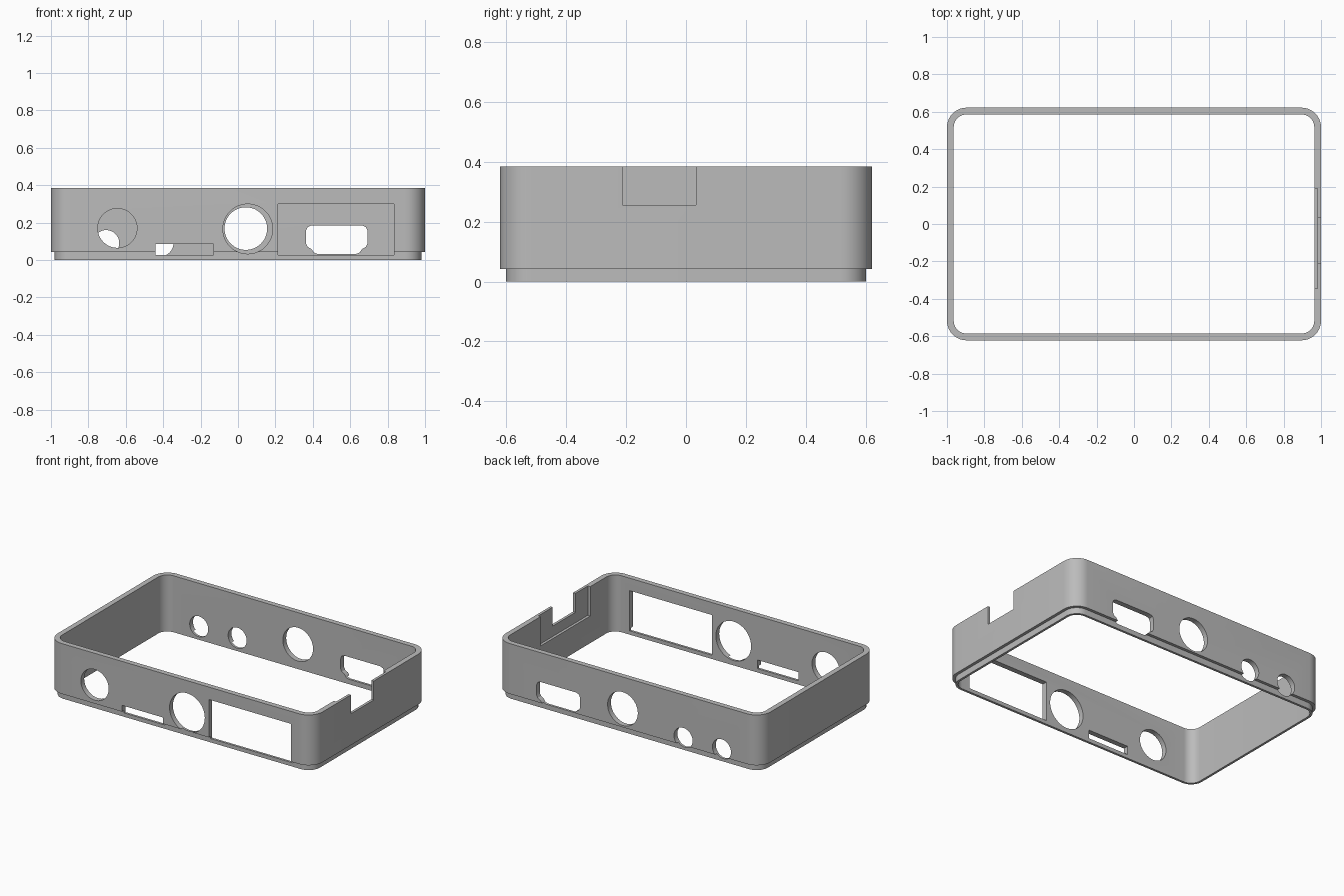
import bpy, bmesh
from math import sin, cos, pi, radians

cube = bpy.data.objects.get("Cube")
if cube:
    bpy.data.objects.remove(cube, do_unlink=True)

HX, HY, HEIGHT = 1.0, 0.622, 0.385
LIP, WALL, STEP = 0.02, 0.036, 0.042
RADIUS = 0.105

grey = bpy.data.materials.new("plain grey")
grey.use_nodes = True
grey.diffuse_color = (0.5, 0.5, 0.5, 1)
grey.node_tree.nodes["Principled BSDF"].inputs["Base Color"].default_value = (0.5, 0.5, 0.5, 1)


def make_object(name, bm):
    bmesh.ops.recalc_face_normals(bm, faces=bm.faces)
    mesh = bpy.data.meshes.new(name)
    bm.to_mesh(mesh)
    bm.free()
    mesh.materials.append(grey)
    obj = bpy.data.objects.new(name, mesh)
    bpy.context.collection.objects.link(obj)
    return obj


def rounded_outline(hx, hy, r, steps=10):
    """Counter-clockwise rounded rectangle centred on the origin."""
    pts = []
    for k, (sx, sy) in enumerate([(1, 1), (-1, 1), (-1, -1), (1, -1)]):
        for i in range(steps + 1):
            a = (k + i / steps) * pi / 2
            pts.append((sx * (hx - r) + r * cos(a), sy * (hy - r) + r * sin(a)))
    return pts


def circle(cx, cz, r, sides=48):
    return [(cx + r * cos(2 * pi * i / sides), cz + r * sin(2 * pi * i / sides))
            for i in range(sides)]


def rect(a0, b0, a1, b1):
    return [(a0, b0), (a1, b0), (a1, b1), (a0, b1)]


def prism(name, outline, start, end, axis):
    """Cutter: an outline in (x, z) run along y, or in (y, z) run along x."""
    bm = bmesh.new()
    rings = []
    for d in (start, end):
        rings.append([bm.verts.new((a, d, b) if axis == "y" else (d, a, b))
                      for a, b in outline])
    bm.faces.new(rings[0])
    bm.faces.new(rings[1])
    n = len(outline)
    for i in range(n):
        j = (i + 1) % n
        bm.faces.new((rings[0][i], rings[0][j], rings[1][j], rings[1][i]))
    cutter = make_object(name, bm)
    cutter.hide_render = True
    return cutter


# Case frame: stepped wall section swept round a rounded rectangle
section = [(LIP, 0), (LIP, STEP), (0, STEP), (0, HEIGHT), (WALL, HEIGHT), (WALL, 0)]
bm = bmesh.new()
rings = [[bm.verts.new((x, y, z)) for x, y in rounded_outline(HX - d, HY - d, RADIUS - d)]
         for d, z in section]
for k, low in enumerate(rings):
    high = rings[(k + 1) % len(rings)]
    for i in range(len(low)):
        j = (i + 1) % len(low)
        bm.faces.new((low[i], low[j], high[j], high[i]))
frame = make_object("case_frame", bm)

# Front openings
front, back = (-0.7, -0.5), (0.5, 0.7)
cutters = [
    prism("front_round_hole", circle(-0.645, 0.17, 0.105), *front, "y"),
    prism("front_slot", rect(-0.44, 0.026, -0.13, 0.085), *front, "y"),
    prism("front_large_hole", circle(0.052, 0.166, 0.133), *front, "y"),
    prism("front_window", rect(0.215, 0.026, 0.835, 0.3), *front, "y"),
]

# Back openings: round holes and a port with a tapered lower edge
cutters += [
    prism("back_large_hole", circle(0.042, 0.168, 0.114), *back, "y"),
    prism("back_small_hole_inner", circle(-0.415, 0.09, 0.07), *back, "y"),
    prism("back_small_hole_outer", circle(-0.705, 0.09, 0.07), *back, "y"),
]
half = [(0.105, 0.033), (0.122, 0.04), (0.135, 0.058), (0.155, 0.07), (0.165, 0.09),
        (0.165, 0.155), (0.156, 0.176), (0.135, 0.185)]
port = [(0.528 + x, z) for x, z in half] + [(0.528 - x, z) for x, z in reversed(half)]
cutters.append(prism("back_port", port, *back, "y"))

# Left side: shallow inner recess and a notch open at the top
cutters += [
    prism("side_recess", rect(-0.345, 0.185, 0.19, 0.5), 0.9, 0.982, "x"),
    prism("side_notch", rect(-0.212, 0.256, 0.034, 0.5), 0.9, 1.1, "x"),
]

for cutter in cutters:
    mod = frame.modifiers.new(cutter.name, "BOOLEAN")
    mod.operation = "DIFFERENCE"
    mod.solver = "EXACT"
    mod.object = cutter

# Bake the cuts and drop the cutters
bpy.context.view_layer.update()
baked = bpy.data.meshes.new_from_object(
    frame.evaluated_get(bpy.context.evaluated_depsgraph_get()))
frame.modifiers.clear()
frame.data = baked
for cutter in cutters:
    bpy.data.objects.remove(cutter, do_unlink=True)

bpy.ops.object.select_all(action="DESELECT")
frame.select_set(True)
bpy.context.view_layer.objects.active = frame
bpy.ops.object.shade_smooth_by_angle(angle=radians(30))
